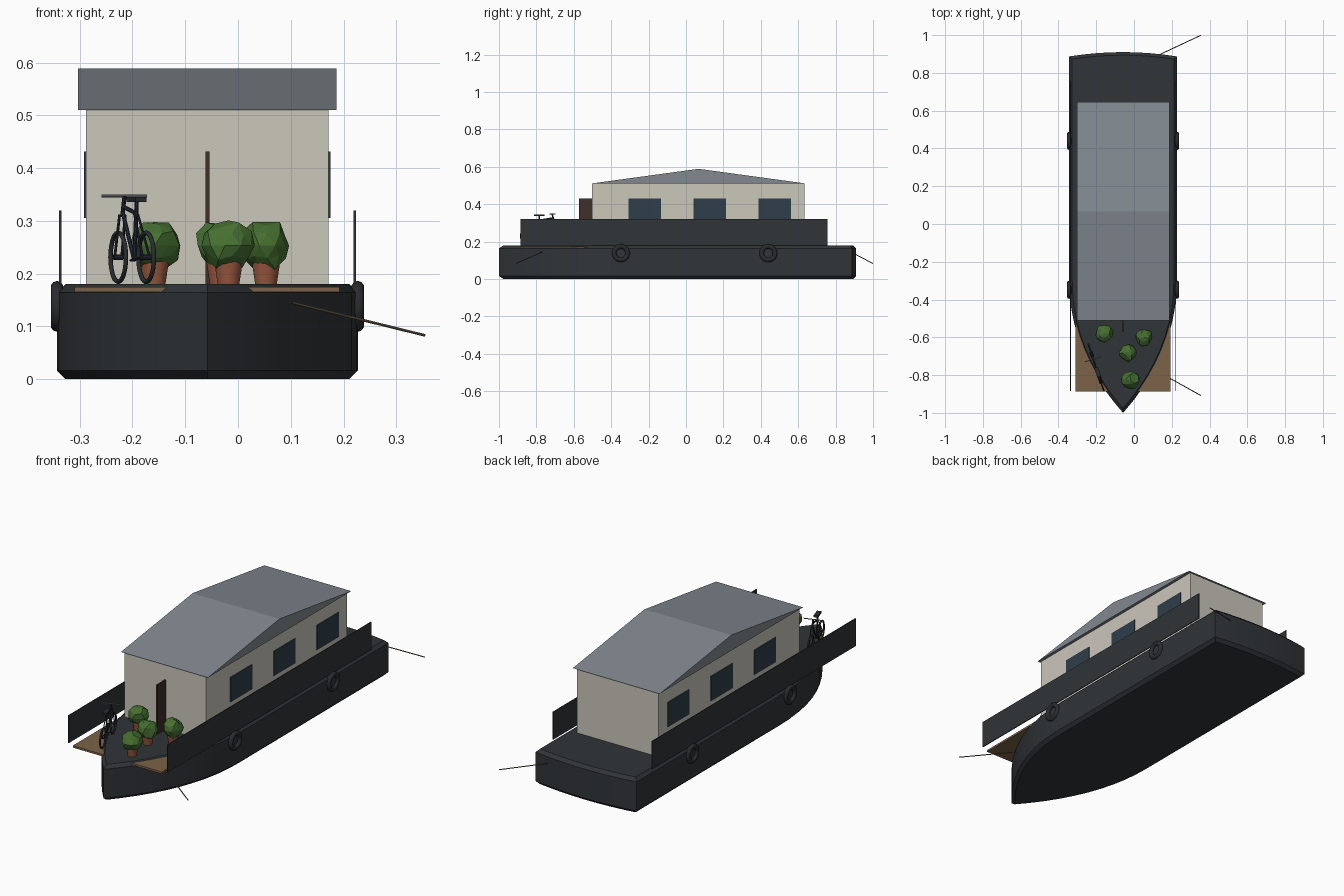
import bpy, bmesh, random
from math import pi, sin, cos, radians
from mathutils import Vector, Matrix

if "Cube" in bpy.data.objects:
    bpy.data.objects.remove(bpy.data.objects["Cube"])

random.seed(4)
CX = -0.058  # boat centreline


def mat(name, r, g, b):
    m = bpy.data.materials.new(name)
    m.diffuse_color = (r, g, b, 1)
    m.use_nodes = True
    m.node_tree.nodes["Principled BSDF"].inputs["Base Color"].default_value = m.diffuse_color
    return m


DARK = mat("dark_paint", .030, .035, .040)
RUBBER = mat("rubber", .022, .025, .028)
WALL = mat("wall", .60, .57, .50)
ROOF = mat("roof", .22, .25, .28)
GLASS = mat("glass", .028, .048, .068)
DOOR = mat("door", .050, .028, .022)
WOOD = mat("wood", .20, .125, .065)
ROPE = mat("rope", .15, .12, .08)
CLAY = mat("clay", .32, .10, .05)
LEAF = mat("leaf", .06, .16, .03)
FRAME = mat("bike_frame", .02, .025, .04)
STEEL = mat("steel", .25, .26, .28)


def finish(bm, name, m, smooth=None):
    bmesh.ops.recalc_face_normals(bm, faces=bm.faces[:])
    me = bpy.data.meshes.new(name)
    bm.to_mesh(me)
    bm.free()
    ob = bpy.data.objects.new(name, me)
    bpy.context.collection.objects.link(ob)
    me.materials.append(m)
    if smooth:
        bpy.ops.object.select_all(action='DESELECT')
        ob.select_set(True)
        bpy.context.view_layer.objects.active = ob
        bpy.ops.object.shade_smooth_by_angle(angle=radians(smooth))
    return ob


def box(name, x, y, z, m, rot=None):
    """Box from (min, max) pairs, optionally turned about its centre."""
    bm = bmesh.new()
    c = Vector([(a + b) / 2 for a, b in (x, y, z)])
    s = [b - a for a, b in (x, y, z)]
    M = Matrix.Translation(c) @ Matrix.Rotation(rot or 0, 4, 'Z') @ Matrix.Diagonal((*s, 1))
    bmesh.ops.create_cube(bm, size=1, matrix=M)
    return finish(bm, name, m)


def extrude(name, pts, vec, m, bevel=0, smooth=None):
    """Closed outline swept along vec, with optional chamfer on both rims."""
    bm = bmesh.new()
    f = bm.faces.new([bm.verts.new(p) for p in pts])
    ret = bmesh.ops.extrude_face_region(bm, geom=[f], use_keep_orig=True)
    bmesh.ops.translate(bm, verts=[g for g in ret['geom'] if isinstance(g, bmesh.types.BMVert)], vec=vec)
    bmesh.ops.recalc_face_normals(bm, faces=bm.faces[:])
    if bevel:
        rims = [e for e in bm.edges if abs(e.verts[0].co.z - e.verts[1].co.z) < 1e-5]
        bmesh.ops.bevel(bm, geom=rims, offset=bevel, segments=1, affect='EDGES')
    return finish(bm, name, m, smooth)


def rod(name, a, b, r, m, r2=None, sides=8):
    a, b = Vector(a), Vector(b)
    d = b - a
    M = Matrix.Translation((a + b) / 2) @ d.to_track_quat('Z', 'Y').to_matrix().to_4x4()
    bm = bmesh.new()
    bmesh.ops.create_cone(bm, cap_ends=True, segments=sides, radius1=r,
                          radius2=r if r2 is None else r2, depth=d.length, matrix=M)
    return finish(bm, name, m, 40)


def ring(name, loc, R, r, rz, m, seg=28, sides=10):
    """Torus standing upright; rz turns its axle away from x."""
    M = Matrix.Translation(loc) @ Matrix.Rotation(rz, 4, 'Z') @ Matrix.Rotation(pi / 2, 4, 'Y')
    bm = bmesh.new()
    g = [[bm.verts.new(M @ Vector(((R + r * cos(v)) * cos(u), (R + r * cos(v)) * sin(u), r * sin(v))))
          for v in [2 * pi * j / sides for j in range(sides)]]
         for u in [2 * pi * i / seg for i in range(seg)]]
    for i in range(seg):
        for j in range(sides):
            i2, j2 = (i + 1) % seg, (j + 1) % sides
            bm.faces.new((g[i][j], g[i2][j], g[i2][j2], g[i][j2]))
    return finish(bm, name, m, 60)


# Hull: pointed bow, straight sides, slightly rounded stern
H, N = .285, 10
side = []
for i in range(N + 1):
    t = i / N
    side.append((H * (1 - t * t), -.3 * (1 - t)**2 - 1.36 * t * (1 - t) - t * t))
outline = [(CX + x, y, 0) for x, y in side]
outline += [(CX - x, y, 0) for x, y in side[-2::-1]]
outline += [(CX + H * k / 4, .887 + .023 * (1 - (k / 4)**2), 0) for k in range(-4, 5)]
extrude("hull", outline, (0, 0, .18), DARK, .016, 25)

# Bow planking and side boards
box("bow_planks", (-.31, .192), (-.888, -.45), (.165, .175), WOOD)
for s, n in ((-1, "left"), (1, "right")):
    x = CX + s * .279
    box(n + "_side_board", (x - .0025, x + .0025), (-.885, .757), (.18, .32), DARK)

# Cabin, roof ridge across the boat, door standing open
box("cabin", (CX - .23, CX + .23), (-.502, .633), (.18, .51), WALL)
extrude("roof", [(CX - .245, -.51, .51), (CX - .245, .645, .51), (CX - .245, .067, .589)],
        (.49, 0, 0), ROOF)
box("door", (CX - .004, CX + .004), (-.571, -.435), (.18, .431), DOOR)

# Windows and tyre fenders on both sides
for s, n in ((-1, "left"), (1, "right")):
    for i in range(3):
        y = -.2215 + .348 * i
        x = CX + s * .231
        box(f"{n}_window_{i + 1}", (x - .0025, x + .0025), (y - .087, y + .087), (.305, .431), GLASS)
    for i, y in enumerate((-.348, .44)):
        ring(f"{n}_fender_{i + 1}", (CX + s * H, y, .138), .036, .0122, 0, RUBBER)

# Mooring ropes
rod("bow_rope", (.09, -.761, .148), (.354, -.908, .083), .0025, ROPE)
rod("stern_rope", (.11, .885, .143), (.354, .999, .083), .0025, ROPE)

# Potted shrubs: tapered clay pot with faceted foliage
for i, (x, y) in enumerate(((-.158, -.577), (.053, -.60), (-.033, -.68), (-.018, -.826))):
    rod(f"pot_{i + 1}", (x, y, .18), (x, y, .225), .021, CLAY, .028, 14)
    bm = bmesh.new()
    bmesh.ops.create_icosphere(bm, subdivisions=2, radius=.048, matrix=Matrix.Rotation(i, 4, 'Z'))
    for v in bm.verts:
        v.co *= random.uniform(.86, 1.1)
        v.co += Vector((x, y, .253))
    finish(bm, f"shrub_{i + 1}", LEAF)

# Bicycle: u runs along the bike toward the handlebar, w sideways
ANG = radians(18.4)


def bike(u, z, w=0):
    return (-.2005 - u * sin(ANG) + w * cos(ANG), -.76 + u * cos(ANG) + w * sin(ANG), z)


AX = .231
for n, u in (("rear", -.084), ("front", .084)):
    ring(n + "_wheel", bike(u, AX), .0465, .0045, ANG, RUBBER, 28, 8)
    rod(n + "_hub", bike(u, AX, -.009), bike(u, AX, .009), .005, FRAME)
tubes = {
    "seat_tube": ((-.012, .225), (-.027, .338)),
    "top_tube": ((-.024, .314), (.054, .327)),
    "down_tube": ((.056, .315), (-.012, .225)),
    "head_tube": ((.046, .347), (.060, .308)),
}
for n, (a, b) in tubes.items():
    rod(n, bike(*a), bike(*b), .0042, FRAME)
for w, n in ((-.007, "left"), (.007, "right")):
    rod(n + "_chain_stay", bike(-.012, .225, w), bike(-.084, AX, w), .0025, FRAME)
    rod(n + "_seat_stay", bike(-.024, .312, w * .5), bike(-.084, AX, w), .0025, FRAME)
    rod(n + "_fork_blade", bike(.059, .311, w * .8), bike(.084, AX, w), .0028, FRAME)
rod("handlebar", bike(.048, .347, -.045), bike(.048, .347, .045), .0025, STEEL)
sx, sy, _ = bike(-.026, 0)
box("saddle", (sx - .011, sx + .011), (sy - .027, sy + .027), (.336, .345), RUBBER, ANG)
